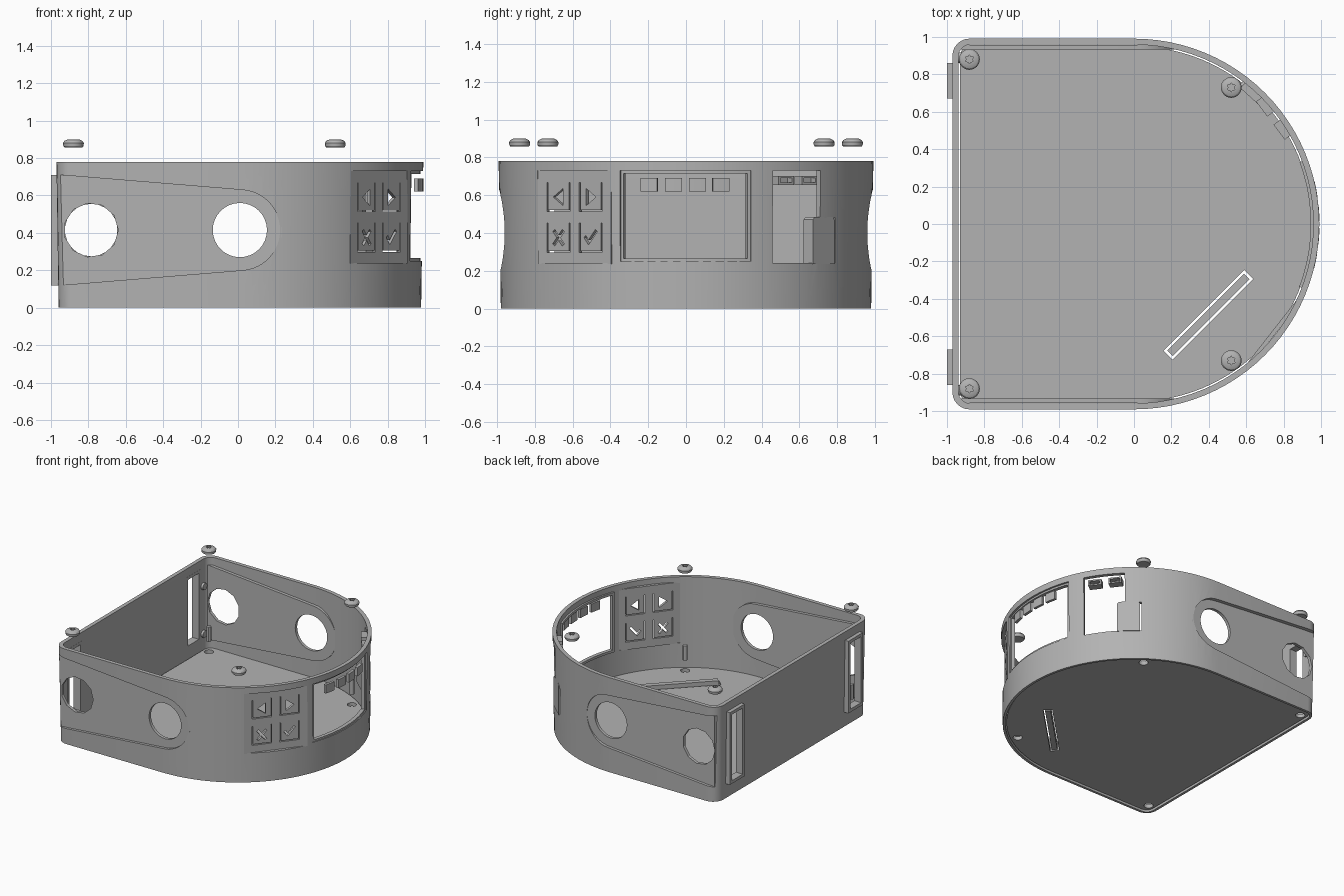
import bpy, bmesh
from math import sin, cos, radians, degrees, asin, pi
from mathutils import Matrix, Vector

if "Cube" in bpy.data.objects:
    bpy.data.objects.remove(bpy.data.objects["Cube"])

grey = bpy.data.materials.new("plain grey")
grey.use_nodes = True
grey.diffuse_color = (0.45, 0.45, 0.45, 1)
grey.node_tree.nodes["Principled BSDF"].inputs["Base Color"].default_value = grey.diffuse_color
parts = []


def finish(name, bm):
    bmesh.ops.recalc_face_normals(bm, faces=bm.faces)
    mesh = bpy.data.meshes.new(name)
    bm.to_mesh(mesh)
    bm.free()
    mesh.materials.append(grey)
    ob = bpy.data.objects.new(name, mesh)
    bpy.context.collection.objects.link(ob)
    parts.append(ob)
    return ob


def prism(name, pts, lo, hi, matrix=Matrix(), flare=0):
    """Extrude a flat outline from lo to hi; flare widens the top and narrows the bottom."""
    bm = bmesh.new()
    rows = [[bm.verts.new(matrix @ Vector((x * k, y * k, z))) for x, y in pts]
            for z, k in ((lo, 1 - flare), (hi, 1 + flare))]
    bm.faces.new(rows[0])
    bm.faces.new(rows[1])
    for i in range(len(pts)):
        j = (i + 1) % len(pts)
        bm.faces.new((rows[0][i], rows[0][j], rows[1][j], rows[1][i]))
    return finish(name, bm)


def cut(target, *cutters):
    for c in cutters:
        c.hide_render = True
        mod = target.modifiers.new("cut", "BOOLEAN")
        mod.operation, mod.solver, mod.object = "DIFFERENCE", "EXACT", c
        bpy.context.view_layer.objects.active = target
        bpy.ops.object.modifier_apply(modifier=mod.name)
        parts.remove(c)
        bpy.data.objects.remove(c)


def facing(angle):
    """Frame with x along the wall, y up and z outward at the given heading."""
    a = radians(angle)
    return Matrix(((-sin(a), 0, cos(a), 0), (cos(a), 0, sin(a), 0),
                   (0, 1, 0, 0), (0, 0, 0, 1)))


def arc(cx, cy, r, a0, a1, n):
    return [(cx + r * cos(radians(a0 + (a1 - a0) * i / n)),
             cy + r * sin(radians(a0 + (a1 - a0) * i / n))) for i in range(n + 1)]


def circle(cx, cy, r, n):
    return arc(cx, cy, r, 0, 360, n)[:-1]


def rect(x0, x1, y0, y1):
    return [(x0, y0), (x1, y0), (x1, y1), (x0, y1)]


def sector(name, r0, r1, a0, a1, z0, z1):
    return prism(name, arc(0, 0, r0, a0, a1, 10) + arc(0, 0, r1, a1, a0, 10), z0, z1)


R, BACK, CORNER, H = 0.985, -0.965, 0.09, 0.78


def outline(o):
    """D-shaped plan with rounded back corners, inset by o."""
    c = BACK + CORNER
    y = R - CORNER
    return (arc(0, 0, R - o, -90, 90, 48) + arc(c, y, CORNER - o, 90, 180, 6)
            + arc(c, -y, CORNER - o, 180, 270, 6))


# Outer wall, open at top and bottom
wall = prism("outer_wall", outline(0), 0, H, flare=0.006)
cut(wall, prism("cutter", outline(0.026), -0.1, 1))


# Tapered recessed side panels with two round holes
def teardrop(m, left, flip):
    pts = [(left, 0.71 + m), (left, 0.12 - m)] + arc(0.01, 0.415, 0.215 + m, -85, 85, 24)
    return [(x * flip, z) for x, z in pts]


for side, flip, angle in (("right", 1, -90), ("left", -1, 90)):
    f = facing(angle)
    cut(wall, prism("cutter", teardrop(0, -0.955, flip), 0.956, 1.2, f))
    panel = prism(side + "_side_panel", teardrop(0.01, -0.93, flip), 0.932, 0.957, f)
    for x, n in ((-0.785, 11), (0.01, 32)):
        cut(wall, prism("cutter", circle(x * flip, 0.415, 0.145, n), 0.85, 1.2, f))
        cut(panel, prism("cutter", circle(x * flip, 0.415, 0.145, n), 0.85, 1.2, f))

# Framed slots in the back wall
back = facing(180)
for s, side in ((1, "left"), (-1, "right")):
    u = -0.765 * s
    frame = prism(side + "_slot_frame", rect(u - 0.095, u + 0.095, 0.12, 0.71), 0.938, 1.0, back)
    hole = rect(u - 0.07, u + 0.07, 0.145, 0.685)
    cut(frame, prism("cutter", hole, 0.8, 1.2, back))
    cut(wall, prism("cutter", hole, 0.8, 1.2, back))
    for z in (0.17, 0.56):
        prism(side + "_wall_stud", circle(-0.89 * s, z, 0.028, 16), 0.92, 0.945, back)

# Display window with its frame and four tabs
cut(wall, sector("cutter", 0.9, 1.1, -20.7, 20.4, 0.25, 0.73))
frame = sector("display_frame", 0.945, 0.975, -20.8, 20.5, 0.245, 0.735)
cut(frame, sector("cutter", 0.9, 1.1, -19.8, 19.5, 0.265, 0.715))
for y in (-0.195, -0.065, 0.06, 0.185):
    a = degrees(asin(y / R))
    sector("display_tab", 0.97, 0.992, a - 2.6, a + 2.6, 0.62, 0.69)

# Flat keypad plate with four cut-out keys
cut(wall, sector("cutter", 0.85, 1.1, -52.4, -23.8, 0.24, 0.73))
pad = facing(-38)
plate = prism("keypad_plate", rect(-0.246, 0.246, 0.235, 0.735), 0.935, 0.957, pad)


def plate_cut(pts, u, z):
    cut(plate, prism("cutter", [(u + x, z + y) for x, y in pts], 0.9, 1.0, pad))


def bar(angle):
    a = radians(angle)
    return [(x * cos(a) - y * sin(a), x * sin(a) + y * cos(a))
            for x, y in rect(-0.05, 0.05, -0.009, 0.009)]


arrow = [(0.035, 0), (-0.03, 0.045), (-0.03, -0.045)]
tick = [(-0.045, 0), (-0.015, -0.038), (0.045, 0.032), (0.032, 0.044), (-0.015, -0.012), (-0.033, 0.012)]
o, i = 0.077, 0.069
gap = [(-o, o), (-o, -o), (o, -o), (o, o), (i, o), (i, -i), (-i, -i), (-i, o)]
keys = ((-0.108, 0.59, [[(-x, y) for x, y in arrow]]), (0.108, 0.59, [arrow]),
        (-0.108, 0.375, [bar(50), bar(-50)]), (0.108, 0.375, [tick]))
for u, z, icons in keys:
    for shape in [gap] + icons:
        plate_cut(shape, u, z)

# Port opening, two connectors and a stepped block
cut(wall, sector("cutter", 0.85, 1.1, 27.7, 46, 0.24, 0.73),
    sector("cutter", 0.85, 1.1, 42.5, 53.3, 0.24, 0.48))
port = facing(37)
for u in (-0.075, 0.08):
    shell = prism("port_connector", rect(u - 0.05, u + 0.05, 0.655, 0.702), 0.915, 0.98, port)
    cut(shell, prism("cutter", rect(u - 0.038, u + 0.038, 0.666, 0.691), 0.94, 1.1, port))
prism("port_block", [(-0.085, 0.235), (0.085, 0.235), (0.085, 0.47), (0.07, 0.485),
                     (-0.07, 0.485), (-0.085, 0.47)], 0.92, 0.986, facing(47.6))

# Floor with a diagonal slot, a bar inside it and screw holes
floor = prism("floor_plate", outline(0.034), 0.012, 0.042)
diagonal = Matrix.Translation((0.398, -0.486, 0)) @ Matrix.Rotation(pi / 4, 4, "Z")
cut(floor, prism("cutter", rect(-0.305, 0.305, -0.034, 0.034), -0.1, 0.2, diagonal))
prism("slot_bar", rect(-0.29, 0.29, -0.021, 0.021), 0.012, 0.07, diagonal)


# Loose screws: rounded heads with star sockets, and pins below
def screw_head(x, y):
    bm = bmesh.new()
    profile = [(0, 0.9), (0.03, 0.9), (0.048, 0.892), (0.056, 0.88), (0.054, 0.864), (0.048, 0.857), (0, 0.857)]
    vs = [bm.verts.new((x + r, y, z)) for r, z in profile]
    edges = [bm.edges.new(p) for p in zip(vs, vs[1:])]
    bmesh.ops.spin(bm, geom=vs + edges, cent=(x, y, 0), axis=(0, 0, 1), angle=2 * pi, steps=16)
    bmesh.ops.remove_doubles(bm, verts=bm.verts, dist=0.0001)
    head = finish("screw_head", bm)
    star = []
    for k in range(12):
        r = 0.024 if k % 2 else 0.015
        star.append((x + r * cos(k * pi / 6), y + r * sin(k * pi / 6)))
    cut(head, prism("cutter", star, 0.88, 1.0))


for x, y in ((-0.88, 0.88), (-0.88, -0.88), (0.52, 0.73), (0.52, -0.73)):
    screw_head(x, y)
    prism("screw_pin", circle(x, y, 0.018, 12), 0.13, 0.25)
    cut(floor, prism("cutter", circle(x, y, 0.035, 16), -0.1, 0.2))

# Smooth curved walls while keeping edges crisp
bpy.ops.object.select_all(action="DESELECT")
for ob in parts:
    ob.select_set(True)
bpy.context.view_layer.objects.active = wall
bpy.ops.object.shade_smooth_by_angle(angle=radians(30))
